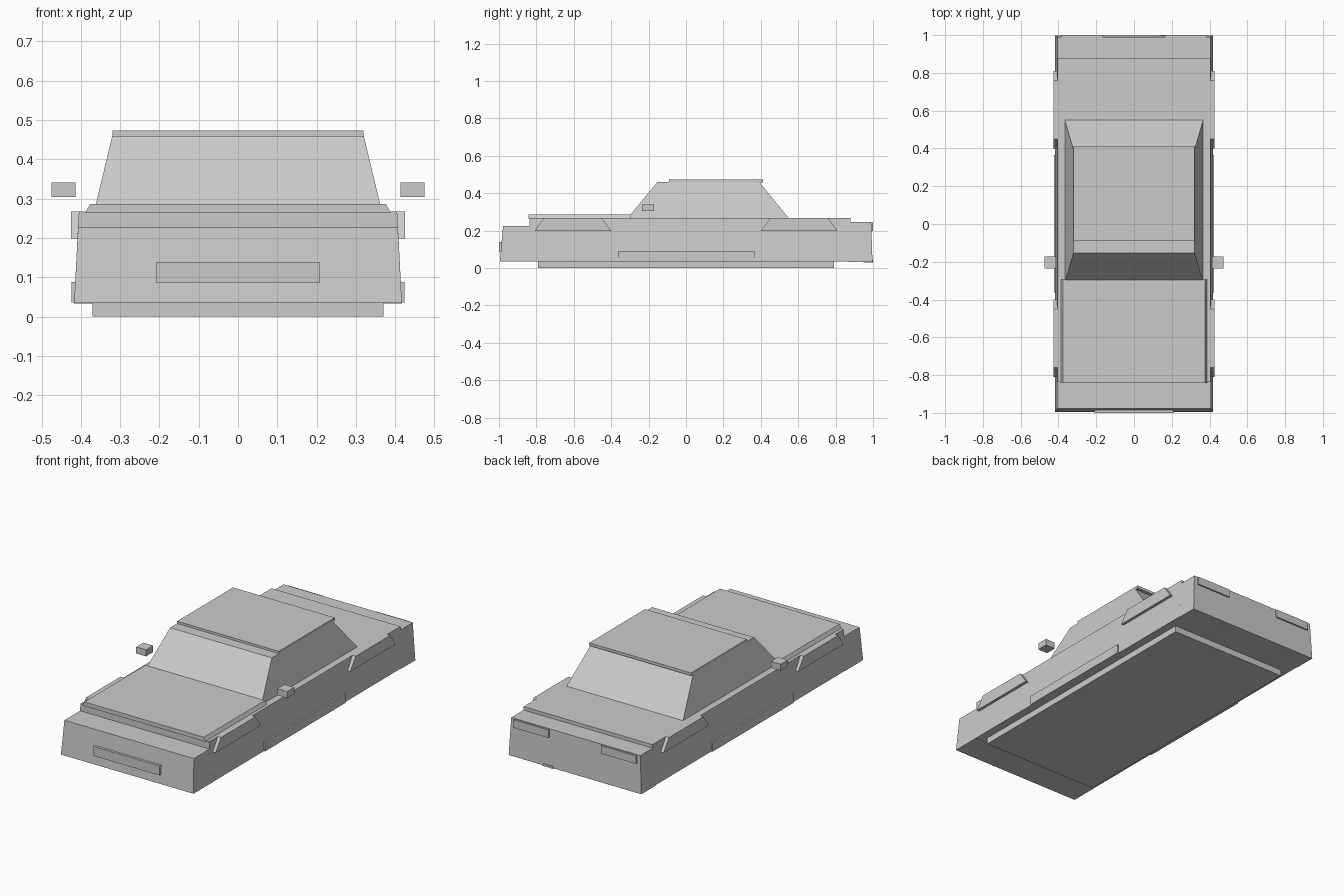
import bpy

if "Cube" in bpy.data.objects:
    bpy.data.objects.remove(bpy.data.objects["Cube"])


def block(name, z0, bottom, z1, top=None, mirror=False):
    """Tapered block between two rectangles given as (x0, x1, y0, y1)."""
    verts = []
    for z, (xa, xb, ya, yb) in ((z0, bottom), (z1, top or bottom)):
        verts += [(xa, ya, z), (xb, ya, z), (xb, yb, z), (xa, yb, z)]
    faces = [(3, 2, 1, 0), (4, 5, 6, 7)]
    faces += [(i, (i + 1) % 4, (i + 1) % 4 + 4, i + 4) for i in range(4)]
    mesh = bpy.data.meshes.new(name)
    mesh.from_pydata(verts, [], faces)
    obj = bpy.data.objects.new(name, mesh)
    bpy.context.collection.objects.link(obj)
    if mirror:
        obj.modifiers.new("Mirror", 'MIRROR').use_mirror_merge = False
    return obj


def centred(name, z0, w0, y0, z1, w1=None, y1=None):
    """Block symmetric about x = 0, from half widths and (front, back) ranges."""
    w1, y1 = w1 or w0, y1 or y0
    return block(name, z0, (-w0, w0, *y0), z1, (-w1, w1, *y1))


# Lower body: floor pan, nose, main shell and tail
centred("floor_pan", 0.0, 0.37, (-0.79, 0.79), 0.04)
centred("nose", 0.035, 0.417, (-0.995, -0.83), 0.226, 0.407, (-0.978, -0.83))
centred("main_body", 0.036, 0.417, (-0.837, 0.88), 0.267, 0.405)
centred("tail", 0.033, 0.417, (0.87, 0.997), 0.247, 0.406, (0.87, 0.99))

# Bonnet panel, cabin and roof
centred("bonnet", 0.264, 0.389, (-0.843, -0.295), 0.287, 0.376)
centred("cabin", 0.264, 0.367, (-0.315, 0.552), 0.46, 0.32, (-0.153, 0.392))
centred("roof_panel", 0.457, 0.32, (-0.09, 0.412), 0.473)

# Grille on the nose
centred("grille", 0.085, 0.208, (-1.0, -0.97), 0.139)

# Wheel arch flares, front and back, mirrored to both sides
for label, yc in (("front", -0.605), ("rear", 0.605)):
    block(label + "_arch_flare", 0.198, (0.39, 0.425, yc - 0.205, yc + 0.205),
          0.267, (0.39, 0.425, yc - 0.155, yc + 0.155), mirror=True)

# Side skirts, door mirrors and tail lights, mirrored
block("side_skirt", 0.036, (0.40, 0.424, -0.363, 0.366), 0.088, mirror=True)
block("door_mirror", 0.304, (0.413, 0.475, -0.236, -0.172), 0.341, mirror=True)
block("tail_light", 0.198, (0.165, 0.385, 0.97, 1.0), 0.243, mirror=True)

# Exhaust tip under the tail
block("exhaust_tip", 0.03, (0.135, 0.205, 0.95, 1.0), 0.043)
